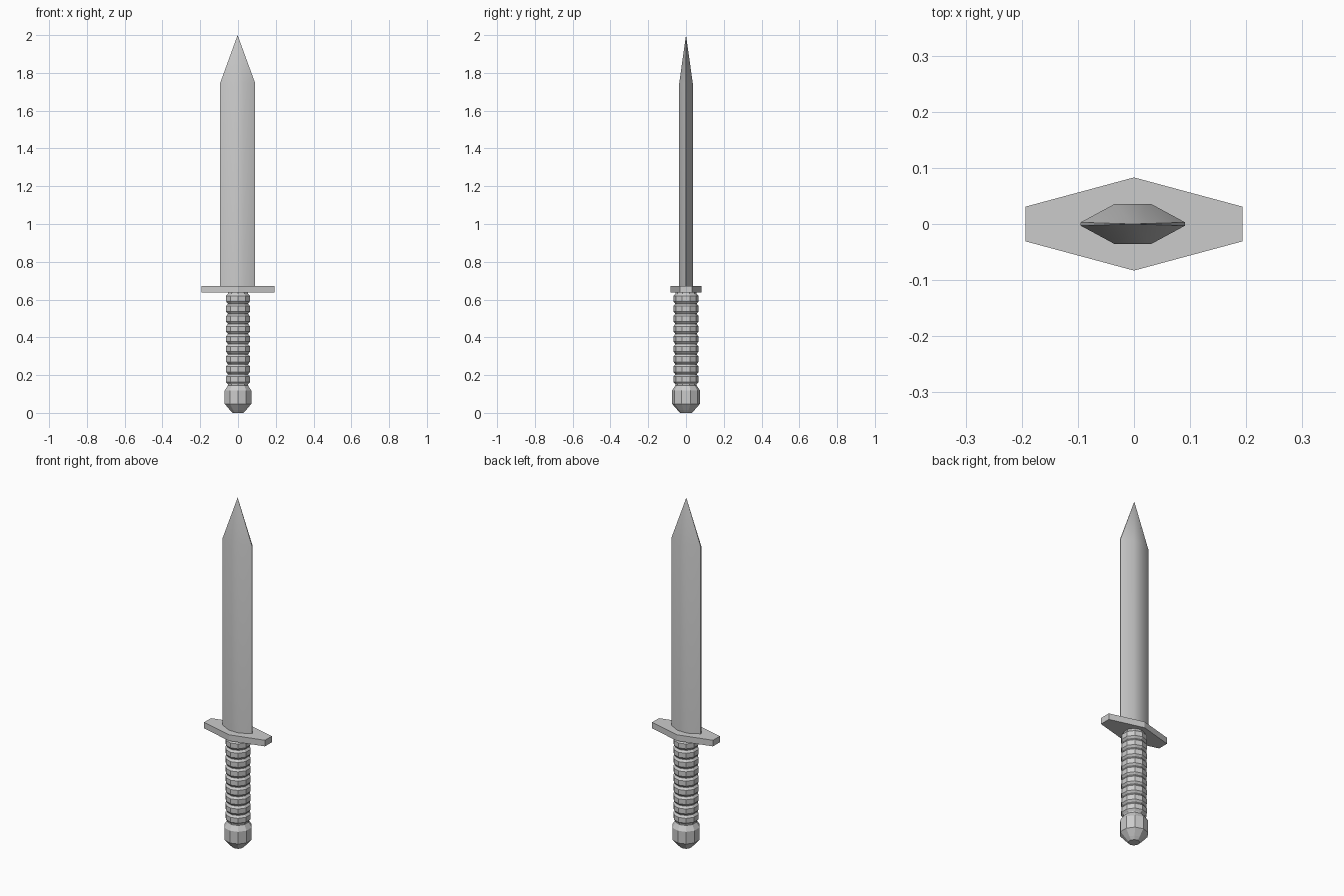
import bpy, bmesh, math

if "Cube" in bpy.data.objects:
    bpy.data.objects.remove(bpy.data.objects["Cube"])


def finish(name, bm):
    bmesh.ops.recalc_face_normals(bm, faces=bm.faces)
    mesh = bpy.data.meshes.new(name)
    bm.to_mesh(mesh)
    bm.free()
    ob = bpy.data.objects.new(name, mesh)
    bpy.context.collection.objects.link(ob)
    return ob


def extrude_outline(name, outline, z0, z1, apex=None):
    """Prism from an outline, optionally closed by a point."""
    bm = bmesh.new()
    low = [bm.verts.new((x, y, z0)) for x, y in outline]
    high = [bm.verts.new((x, y, z1)) for x, y in outline]
    tip = bm.verts.new(apex) if apex else None
    bm.faces.new(low)
    if not tip:
        bm.faces.new(high)
    for i in range(len(outline)):
        j = (i + 1) % len(outline)
        bm.faces.new((low[i], low[j], high[j], high[i]))
        if tip:
            bm.faces.new((high[i], high[j], tip))
    return finish(name, bm)


def lathe(name, profile, sides=10):
    """Faceted turned shape from (radius, z) points."""
    bm = bmesh.new()
    rings = []
    for r, z in profile:
        angles = [math.pi / 2 + math.tau * i / sides for i in range(sides)]
        rings.append([bm.verts.new((r * math.cos(a), r * math.sin(a), z)) for a in angles])
    bm.faces.new(rings[0])
    bm.faces.new(rings[-1])
    for a, b in zip(rings, rings[1:]):
        for i in range(sides):
            j = (i + 1) % sides
            bm.faces.new((a[i], a[j], b[j], b[i]))
    return finish(name, bm)


# Pommel
lathe("pommel", [(0.030, 0.0), (0.045, 0.015), (0.074, 0.048),
                 (0.074, 0.118), (0.056, 0.146)])

# Ribbed grip: nine stacked bulges
step, ribs = 0.0533, 9
profile = [(0.054, 0.135)]
for k in range(ribs):
    c = 0.178 + k * step
    profile += [(0.057, c - 0.0255), (0.067, c - 0.014),
                (0.067, c + 0.014), (0.057, c + 0.0255)]
profile.append((0.054, 0.645))
lathe("grip", profile)

# Guard: flat elongated hexagon
extrude_outline("guard", [(-0.193, -0.031), (0, -0.083), (0.193, -0.031),
                          (0.193, 0.031), (0, 0.083), (-0.193, 0.031)], 0.637, 0.672)

# Blade: bevelled section running to a point
half = [(-0.093, -0.003), (-0.032, -0.036), (0.032, -0.036), (0.093, -0.003)]
section = half + [(-x, -y) for x, y in half]
blade = extrude_outline("blade", section, 0.66, 1.745, (0, 0, 2.0))
blade.location.x = -0.002
bpy.ops.object.select_all(action='DESELECT')
blade.select_set(True)
bpy.context.view_layer.objects.active = blade
bpy.ops.object.shade_smooth_by_angle(angle=math.radians(30))
